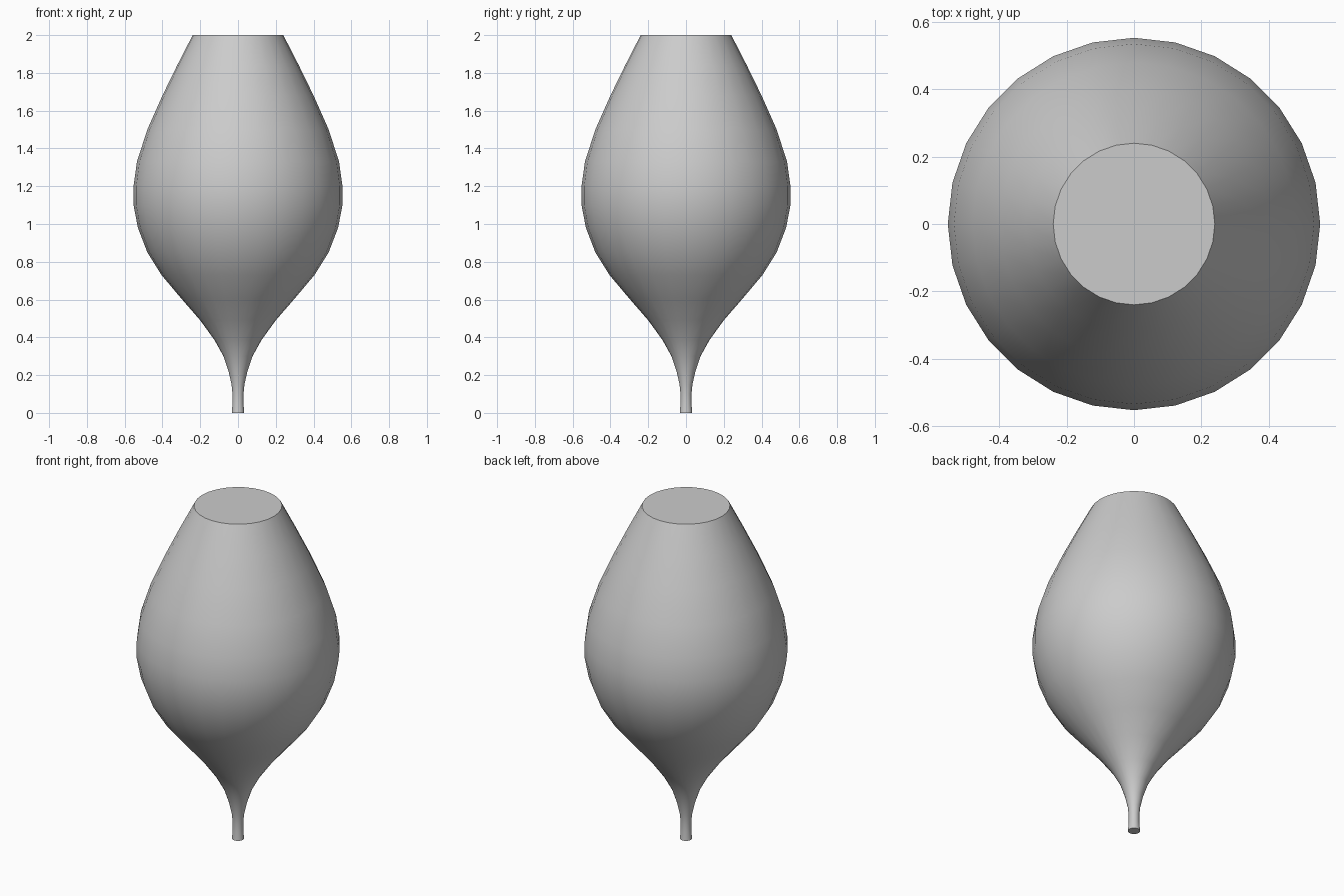
import bpy, bmesh, math

if "Cube" in bpy.data.objects:
    bpy.data.objects.remove(bpy.data.objects["Cube"])

SIDES = 28
# radius, height from the foot of the stem to the flat rim
profile = [(0.033, 0), (0.029, 0.05), (0.029, 0.10), (0.034, 0.15), (0.05, 0.22),
           (0.077, 0.30), (0.124, 0.385), (0.20, 0.49), (0.30, 0.605), (0.405, 0.73),
           (0.48, 0.85), (0.53, 0.98), (0.553, 1.10), (0.553, 1.20), (0.535, 1.33),
           (0.48, 1.50), (0.40, 1.68), (0.322, 1.84), (0.24, 2.0)]

grey = bpy.data.materials.new("plain_grey")
grey.diffuse_color = (0.6, 0.6, 0.6, 1)
grey.use_nodes = True
grey.node_tree.nodes["Principled BSDF"].inputs["Base Color"].default_value = grey.diffuse_color

# Lathed bulb body with slender stem
bm = bmesh.new()
rings = [[bm.verts.new((r * math.cos(2 * math.pi * i / SIDES),
                        r * math.sin(2 * math.pi * i / SIDES), z))
          for i in range(SIDES)] for r, z in profile]
for low, high in zip(rings, rings[1:]):
    for i in range(SIDES):
        j = (i + 1) % SIDES
        bm.faces.new((low[i], low[j], high[j], high[i]))

# Flat caps at the foot and rim
bm.faces.new(rings[0][::-1])
bm.faces.new(rings[-1])

mesh = bpy.data.meshes.new("bulb_body")
bm.to_mesh(mesh)
bm.free()
mesh.materials.append(grey)
body = bpy.data.objects.new("bulb_body", mesh)
bpy.context.collection.objects.link(body)

# Smooth sides, crisp cap edges
bpy.context.view_layer.objects.active = body
body.select_set(True)
bpy.ops.object.shade_smooth_by_angle(angle=math.radians(35))
